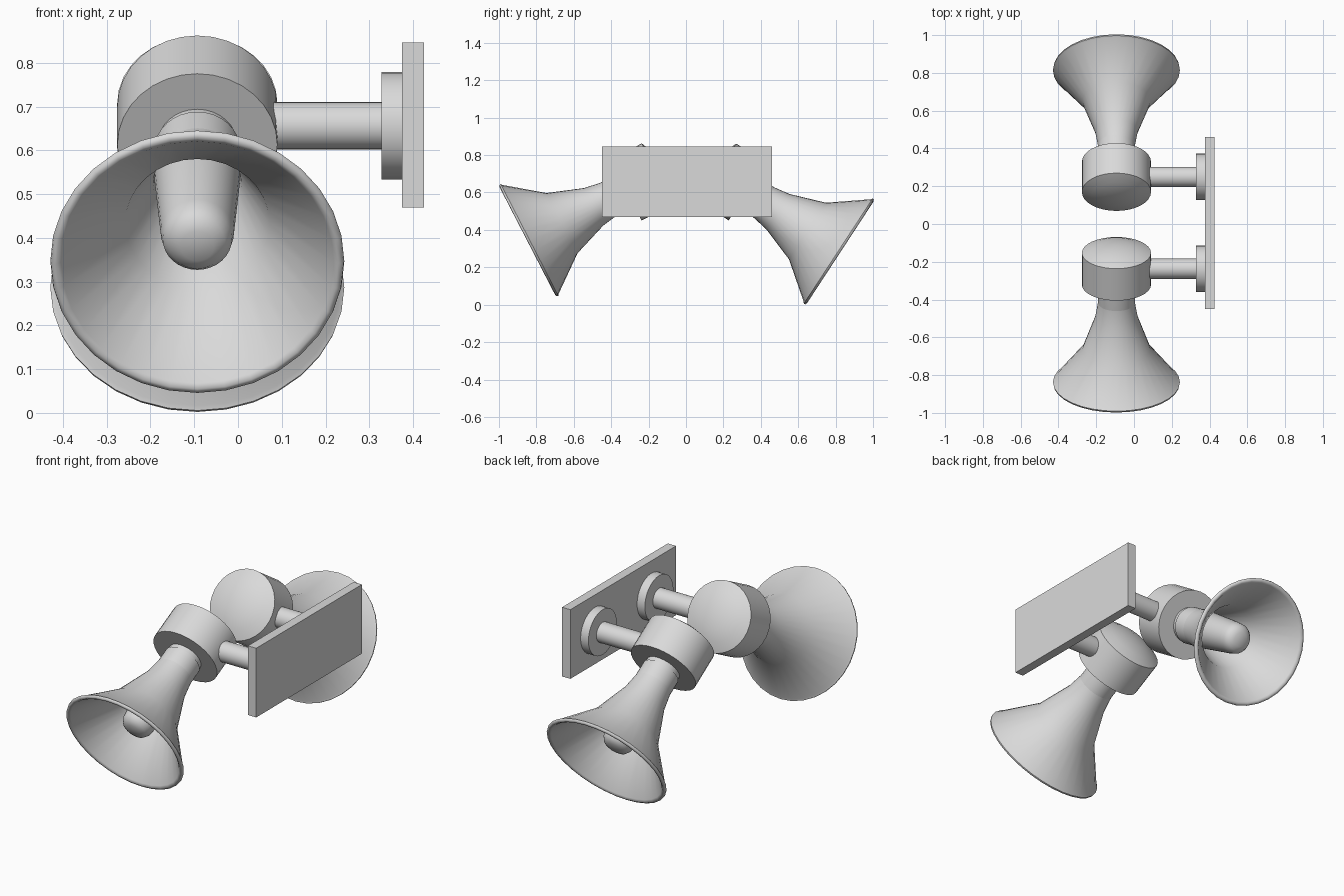
import bpy, bmesh, math
from mathutils import Vector

if "Cube" in bpy.data.objects:
    bpy.data.objects.remove(bpy.data.objects["Cube"])

grey = bpy.data.materials.new("light_grey")
grey.diffuse_color = (0.7, 0.7, 0.7, 1)
grey.use_nodes = True
grey.node_tree.nodes["Principled BSDF"].inputs["Base Color"].default_value = grey.diffuse_color


def finish(name, bm, angle):
    bmesh.ops.remove_doubles(bm, verts=bm.verts, dist=1e-5)
    bmesh.ops.recalc_face_normals(bm, faces=bm.faces)
    mesh = bpy.data.meshes.new(name)
    bm.to_mesh(mesh)
    bm.free()
    mesh.materials.append(grey)
    ob = bpy.data.objects.new(name, mesh)
    bpy.context.collection.objects.link(ob)
    bpy.ops.object.select_all(action='DESELECT')
    ob.select_set(True)
    bpy.context.view_layer.objects.active = ob
    bpy.ops.object.shade_smooth_by_angle(angle=math.radians(angle))
    return ob


def lathe(name, profile, origin, axis, n=32, angle=40):
    """Spin (radius, distance) points around an axis through origin."""
    bm = bmesh.new()
    q = Vector(axis).to_track_quat('Z', 'Y')
    rings = []
    for r, t in profile:
        rings.append([bm.verts.new(Vector(origin) + q @ Vector(
            (r * math.cos(2 * math.pi * i / n), r * math.sin(2 * math.pi * i / n), t)))
            for i in range(n)])
    for a, b in zip(rings, rings[1:]):
        for i in range(n):
            j = (i + 1) % n
            bm.faces.new((a[i], a[j], b[j], b[i]))
    bmesh.ops.dissolve_degenerate(bm, dist=1e-6, edges=bm.edges)
    return finish(name, bm, angle)


# wall plate
bm = bmesh.new()
bmesh.ops.create_cube(bm, size=1)
for v in bm.verts:
    v.co = (0.4 + v.co.x * 0.05, 0.005 + v.co.y * 0.91, 0.658 + v.co.z * 0.377)
finish("wall_plate", bm, 30)

# driver housing with gently domed back
housing = [(0, -0.14), (0.07, -0.134), (0.13, -0.119), (0.183, -0.095),
           (0.183, 0.095), (0, 0.095)]
# flared horn: outside, rolled lip, inside
horn = [(0.09, 0.06), (0.096, 0.19), (0.113, 0.29), (0.181, 0.479), (0.327, 0.668),
        (0.336, 0.675), (0.334, 0.684), (0.322, 0.688), (0.311, 0.680),
        (0.165, 0.485), (0.101, 0.29), (0.088, 0.19), (0.08, 0.06)]
# inner plug with rounded nose
plug = [(0.098, 0.12), (0.098, 0.27), (0.084, 0.53), (0.079, 0.565),
        (0.064, 0.588), (0.038, 0.600), (0, 0.604)]

CX, CZ = -0.093, 0.656
for side, y, sign, tilt in (("front", -0.237, -1, 27.3), ("back", 0.249, 1, 33.2)):
    o = (CX, y, CZ)
    a = math.radians(tilt)
    d = (0, sign * math.cos(a), -math.sin(a))
    lathe(side + "_housing", housing, o, d)
    lathe(side + "_horn", horn, o, d, angle=60)
    lathe(side + "_plug", plug, o, d, angle=50)
    # mounting arm and round flange
    lathe(side + "_arm", [(0, 0.1), (0.054, 0.1), (0.054, 0.44), (0, 0.44)], o, (1, 0, 0))
    lathe(side + "_flange", [(0, 0.421), (0.123, 0.421), (0.123, 0.47), (0, 0.47)], o, (1, 0, 0))
